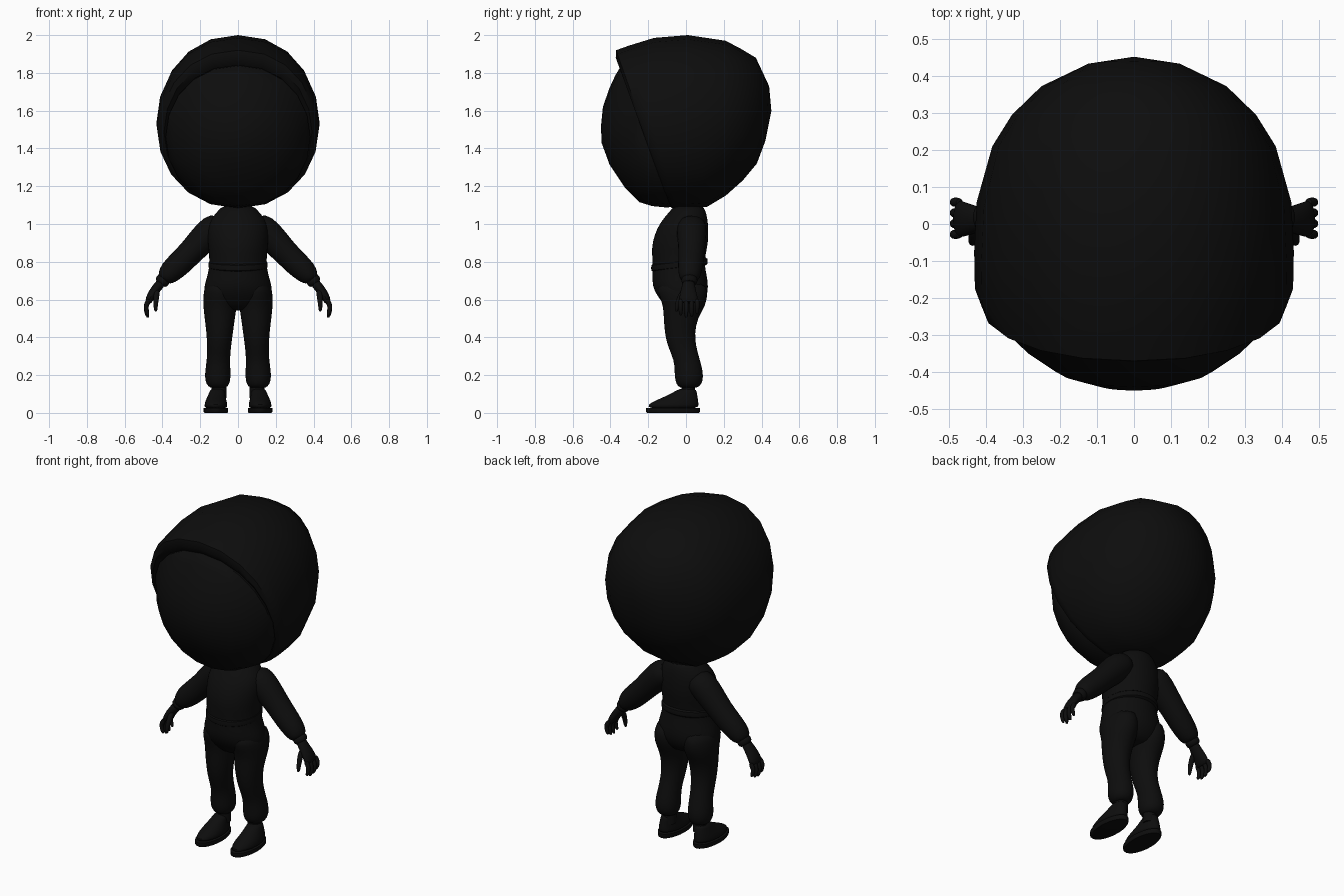
import bpy, bmesh, math
from mathutils import Vector

black = bpy.data.materials.new("soft black")
black.diffuse_color = (0.004, 0.004, 0.004, 1)


def loft(name, rings, start_pole=None, end_pole=None, subdiv=0, mirror=False, caps=True):
    """Skin a list of point rings, closing the ends with poles or flat caps."""
    bm = bmesh.new()
    loops = [[bm.verts.new(p) for p in r] for r in rings]
    n = len(loops[0])
    for a, b in zip(loops, loops[1:]):
        for i in range(n):
            j = (i + 1) % n
            bm.faces.new((a[i], a[j], b[j], b[i]))
    for loop, pole in ((loops[0], start_pole), (loops[-1], end_pole)):
        if pole:
            tip = bm.verts.new(pole)
            for i in range(n):
                bm.faces.new((loop[i], loop[(i + 1) % n], tip))
        elif caps:
            bm.faces.new(loop)
    bmesh.ops.recalc_face_normals(bm, faces=bm.faces)
    me = bpy.data.meshes.new(name)
    bm.to_mesh(me)
    bm.free()
    me.materials.append(black)
    ob = bpy.data.objects.new(name, me)
    bpy.context.collection.objects.link(ob)
    if mirror:
        ob.modifiers.new("mirror", 'MIRROR')
    if subdiv:
        s = ob.modifiers.new("smooth", 'SUBSURF')
        s.levels = s.render_levels = subdiv
    bpy.ops.object.select_all(action='DESELECT')
    ob.select_set(True)
    bpy.context.view_layer.objects.active = ob
    bpy.ops.object.shade_smooth_by_angle(angle=math.radians(50))
    return ob


def head_ring(ty, tz, by, bz, hw, n=20):
    """Leaning ring given by its top point, bottom point and half width."""
    top, bot = Vector((0, ty, tz)), Vector((0, by, bz))
    mid, half = (top + bot) / 2, (top - bot) / 2
    pts = []
    for i in range(n):
        a = 2 * math.pi * i / n
        s = math.sin(a)
        pts.append(mid + half * math.cos(a) + Vector((math.copysign(abs(s) ** 0.92, s) * hw, 0, 0)))
    return pts


def flat_ring(z, x0, x1, y0, y1, n=16, tilt=0.0):
    """Level oval ring given by its x and y extents."""
    out = []
    for i in range(n):
        a = 2 * math.pi * i / n
        x = (x0 + x1) / 2 + math.cos(a) * (x1 - x0) / 2
        y = (y0 + y1) / 2 + math.sin(a) * (y1 - y0) / 2
        out.append(Vector((x, y, z + tilt * y)))
    return out


def limb(name, path, n=12, subdiv=1):
    """Mirrored tube: path rows are x, y, z, radius in the xz plane, radius in y."""
    pts = [Vector(p[:3]) for p in path]
    rings = []
    for i, p in enumerate(path):
        t = (pts[min(i + 1, len(pts) - 1)] - pts[max(i - 1, 0)]).normalized()
        v = t.cross(Vector((0, 1, 0))).normalized()
        u = v.cross(t)
        rings.append([pts[i] + v * math.cos(2 * math.pi * k / n) * p[3]
                      + u * math.sin(2 * math.pi * k / n) * p[4] for k in range(n)])
    return loft(name, rings, subdiv=subdiv, mirror=True)


# hood shell with overhanging brim and turned-in lip
hood = [(.44, 1.73, .42, 1.44, .13), (.37, 1.88, .375, 1.32, .25), (.29, 1.928, .30, 1.23, .33),
        (.21, 1.97, .21, 1.15, .383), (.01, 2.0, .11, 1.09, .425), (-.17, 1.985, .02, 1.083, .432),
        (-.30, 1.945, -.05, 1.085, .43), (-.37, 1.92, -.075, 1.085, .412),
        (-.372, 1.88, -.085, 1.095, .392), (-.34, 1.84, -.07, 1.11, .375)]
loft("hood", [head_ring(*r) for r in hood], start_pole=(0, .452, 1.6), caps=False)

# rounded face filling the hood opening
face = [(-.28, 1.85, -.02, 1.10, .36), (-.345, 1.836, -.10, 1.087, .383), (-.375, 1.785, -.18, 1.095, .345),
        (-.405, 1.72, -.245, 1.115, .30), (-.44, 1.62, -.325, 1.195, .22),
        (-.45, 1.52, -.405, 1.315, .11)]
loft("face", [head_ring(*r) for r in face], end_pole=(0, -.447, 1.43))

# torso and hips: z, half width, front y, back y
torso = [(1.10, .085, -.06, .09), (1.07, .105, -.085, .105), (1.03, .145, -.12, .115),
         (.98, .165, -.155, .12), (.90, .162, -.182, .12), (.84, .155, -.182, .105),
         (.78, .153, -.178, .10), (.73, .163, -.18, .112), (.67, .182, -.18, .12),
         (.62, .184, -.155, .115), (.57, .15, -.115, .085), (.54, .08, -.08, .05)]
loft("torso", [flat_ring(z, -w, w, a, b, 20) for z, w, a, b in torso], subdiv=1)

# waistband, higher at the back
band = [(.765, .150, -.172, .10), (.770, .159, -.187, .117), (.808, .158, -.187, .117), (.815, .148, -.172, .10)]
loft("waistband", [flat_ring(z, -w, w, a, b, 24, tilt=.12) for z, w, a, b in band], subdiv=1)

# trouser legs gathered at the ankle: z, inner x, outer x, front y, back y
leg = [(.70, .02, .165, -.15, .10), (.64, .003, .186, -.155, .12), (.57, .004, .187, -.122, .108),
       (.50, .015, .178, -.12, .062), (.42, .026, .168, -.114, .047), (.35, .036, .164, -.098, .055),
       (.28, .042, .166, -.064, .075), (.22, .038, .176, -.062, .092), (.17, .038, .177, -.06, .092),
       (.14, .052, .160, -.045, .075), (.13, .070, .14, -.02, .045)]
loft("trouser_leg", [flat_ring(*r) for r in leg], subdiv=1, mirror=True)
loft("ankle", [flat_ring(z, .062, .14, -.025, .048) for z in (.16, .12, .08)], mirror=True)

# shoe sole and upper
sole = [(0, .055, .178, -.205, .068), (.006, .052, .182, -.212, .073), (.026, .052, .182, -.212, .073)]
loft("shoe_sole", [flat_ring(*r, n=24) for r in sole], mirror=True)
upper = [(.02, .055, .18, -.207, .07), (.045, .055, .178, -.203, .068), (.065, .06, .172, -.165, .066),
         (.085, .066, .163, -.115, .062), (.11, .07, .152, -.065, .058), (.13, .073, .145, -.035, .052)]
loft("shoe_upper", [flat_ring(*r, n=20) for r in upper], subdiv=1, mirror=True)

# sleeve ending in a gathered cuff
limb("sleeve", [(.08, .03, 1.01, .06, .075), (.13, .03, .975, .085, .085), (.19, .03, .915, .079, .078),
                (.25, .03, .85, .070, .072), (.31, .025, .79, .070, .070), (.36, .02, .745, .064, .064),
                (.385, .018, .715, .050, .055), (.395, .018, .70, .03, .036)])
limb("cuff", [(.385, .018, .718, .038, .042), (.40, .018, .70, .041, .046), (.415, .018, .68, .036, .04)])

# palm, four curled fingers and thumb
limb("palm", [(.395, .015, .705, .027, .032), (.425, .013, .668, .026, .036), (.45, .012, .635, .026, .046),
              (.47, .014, .60, .022, .052), (.478, .014, .58, .014, .048)])
for k, drop in enumerate((.012, 0, .004, .018)):
    y = -.028 + k * .029
    limb("finger_%d" % (k + 1), [(.468, y, .605, .014, .013), (.484, y, .575, .015, .014),
                                 (.488, y, .548 + drop, .013, .013), (.482, y, .52 + drop, .012, .012),
                                 (.474, y, .503 + drop, .007, .007)], n=8)
limb("thumb", [(.43, -.005, .655, .018, .018), (.432, -.03, .615, .017, .017),
               (.436, -.046, .58, .014, .014), (.436, -.05, .55, .011, .011),
               (.434, -.05, .535, .006, .006)], n=8)
